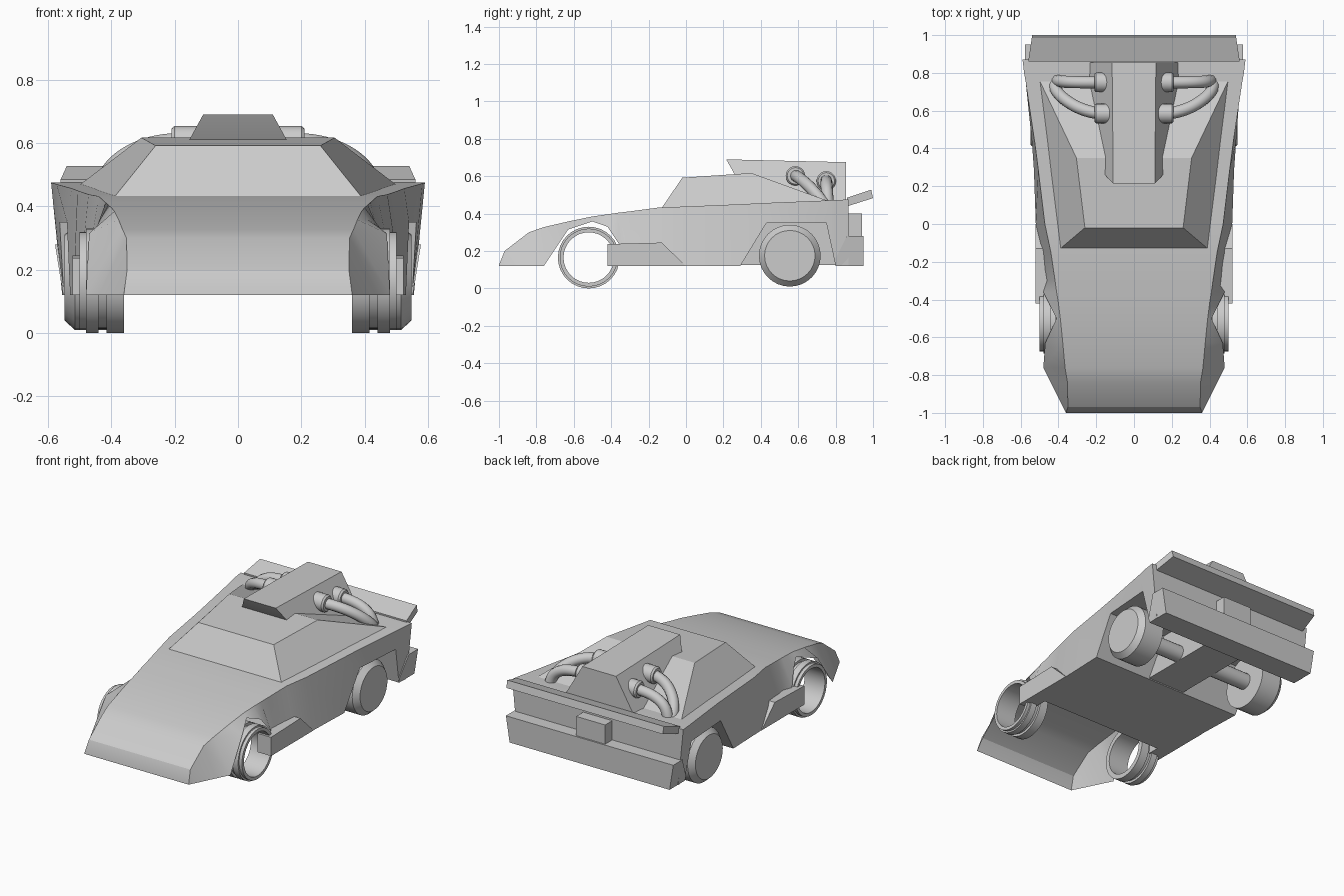
import bpy, bmesh, math

if "Cube" in bpy.data.objects:
    bpy.data.objects.remove(bpy.data.objects["Cube"])


def make(name, verts, faces, angle=30):
    me = bpy.data.meshes.new(name)
    me.from_pydata(verts, [], faces)
    bm = bmesh.new()
    bm.from_mesh(me)
    bmesh.ops.remove_doubles(bm, verts=bm.verts, dist=1e-5)
    bmesh.ops.recalc_face_normals(bm, faces=bm.faces)
    bm.to_mesh(me)
    bm.free()
    ob = bpy.data.objects.new(name, me)
    bpy.context.collection.objects.link(ob)
    bpy.ops.object.select_all(action='DESELECT')
    ob.select_set(True)
    bpy.context.view_layer.objects.active = ob
    bpy.ops.object.shade_smooth_by_angle(angle=math.radians(angle))
    return ob


def prism(name, profile, x0, x1):
    """Side profile (y, z) extruded across x; x0/x1 may be functions of (y, z)."""
    fx = lambda f, p: f(*p) if callable(f) else f
    n = len(profile)
    verts = [(fx(x0, p), *p) for p in profile] + [(fx(x1, p), *p) for p in profile]
    faces = [(i, (i + 1) % n, (i + 1) % n + n, i + n) for i in range(n)]
    return make(name, verts, faces + [tuple(range(n)), tuple(range(n, 2 * n))])


def lathe(name, profile, s, y, z, closed=False, seg=32):
    """Revolve (x, radius) points about an x axis at (y, z)."""
    n = len(profile)
    verts = [(s * x, y + r * math.cos(2 * math.pi * k / seg), z + r * math.sin(2 * math.pi * k / seg))
             for x, r in profile for k in range(seg)]
    faces = [(i * seg + k, i * seg + (k + 1) % seg, (i + 1) % n * seg + (k + 1) % seg, (i + 1) % n * seg + k)
             for i in range(n if closed else n - 1) for k in range(seg)]
    if not closed:
        faces += [tuple(range(seg)), tuple(range((n - 1) * seg, n * seg))]
    return make(name, verts, faces)


# Main body: stations of (y, top z, top half-width, lower z, lower half-width)
stations = [
    (-1.0, .125, .36, .12, .36), (-.97, .20, .35, .12, .375), (-.84, .30, .352, .12, .44),
    (-.76, .328, .365, .12, .48), (-.63, .358, .377, .315, .47), (-.50, .385, .39, .358, .41),
    (-.42, .396, .40, .33, .45), (-.36, .405, .41, .24, .48), (-.30, .412, .418, .12, .49),
    (-.15, .432, .44, .12, .505), (0, .438, .472, .12, .52), (.29, .45, .507, .12, .53),
    (.43, .457, .525, .35, .54), (.75, .47, .573, .35, .563), (.80, .473, .582, .12, .55),
    (.87, .475, .59, .12, .555)]
verts, faces = [], []
for y, zt, xt, zb, xb in stations:
    verts += [(-xt, y, zt), (xt, y, zt), (xb, y, zb), (-xb, y, zb)]
for i in range(len(stations) - 1):
    for k in range(4):
        if k == 2 and i < 7:      # the nose is an open shell underneath
            continue
        j = (k + 1) % 4
        faces.append((4 * i + k, 4 * i + j, 4 * i + 4 + j, 4 * i + 4 + k))
n = len(verts)
faces += [(0, 1, 2, 3), (n - 4, n - 3, n - 2, n - 1)]
make("body", verts, faces)

# Cabin: windshield, roof, sides and sloping rear deck
cab = []
for y, z, x in [(-.13, .43, .39), (-.02, .592, .26), (.35, .617, .305), (.76, .468, .50)]:
    cab += [(-x, y, z), (x, y, z)]
make("cabin", cab, [(0, 1, 3, 2), (2, 3, 5, 4), (4, 5, 7, 6), (0, 2, 4, 6), (1, 3, 5, 7), (0, 1, 7, 6)], 10)

# Engine cover with raked front, flaring toward its base
flare = lambda y, z: .11 + max(0, .685 - z) * .585
prism("engine_cover", [(.215, .69), (.26, .61), (.36, .47), (.855, .47), (.855, .675)],
      lambda y, z: -flare(y, z), flare)

# Rear wing, bumper, centre box and drive housing
wing_x = lambda y, z: .56 - (y - .86) * .15
prism("rear_wing", [(.86, .485), (.99, .528), (1.0, .483), (.865, .44)],
      lambda y, z: -wing_x(y, z), wing_x)
bump_x = lambda y, z: .552 + (z - .12) * .16
prism("rear_bumper", [(.80, .12), (.795, .15), (.86, .28), (.95, .28), (.95, .12)],
      lambda y, z: -bump_x(y, z), bump_x)
prism("rear_centre_box", [(.86, .28), (.86, .40), (.94, .40), (.94, .28)], -.10, .10)
prism("drive_housing", [(.28, .125), (.28, .36), (.84, .36), (.84, .125)], -.13, .13)
lathe("rear_axle", [(-.42, .05), (.42, .05)], 1, .555, .175, seg=20)

for s, side in ((-1, "left"), (1, "right")):
    # Wheels: open grooved rims in front, solid bevelled discs behind
    lathe(side + "_front_wheel", [(.36, .165), (.415, .165), (.415, .15), (.44, .15), (.44, .165),
          (.48, .165), (.48, .155), (.50, .155), (.50, .135), (.36, .135)], s, -.52, .165, True)
    lathe(side + "_rear_wheel", [(.38, .165), (.515, .165), (.548, .135)], s, .555, .175)
    # Side pods
    prism(side + "_side_pod", [(-.42, .12), (-.42, .237), (-.13, .245), (0, .12)], s * .43, s * .522)
    # Exhausts: collars and bent pipes
    for num, (y, z, path) in enumerate([
            (.585, .602, [(.18, .585, .602), (.26, .595, .60), (.37, .65, .56), (.42, .71, .49), (.42, .74, .45)]),
            (.75, .575, [(.18, .75, .575), (.27, .75, .575), (.36, .752, .55), (.40, .755, .50), (.41, .76, .44)])]):
        lathe(f"{side}_exhaust_collar_{num}", [(.10, .052), (.20, .052), (.21, .044)], s, y, z, seg=20)
        cu = bpy.data.curves.new("pipe", 'CURVE')
        cu.dimensions = '3D'
        cu.bevel_depth = .032
        cu.bevel_resolution = 3
        cu.use_fill_caps = True
        sp = cu.splines.new('NURBS')
        sp.points.add(len(path) - 1)
        for p, (px, py, pz) in zip(sp.points, path):
            p.co = (s * px, py, pz, 1)
        sp.use_endpoint_u = True
        sp.order_u = 4
        sp.resolution_u = 5
        bpy.context.collection.objects.link(bpy.data.objects.new(f"{side}_exhaust_pipe_{num}", cu))
